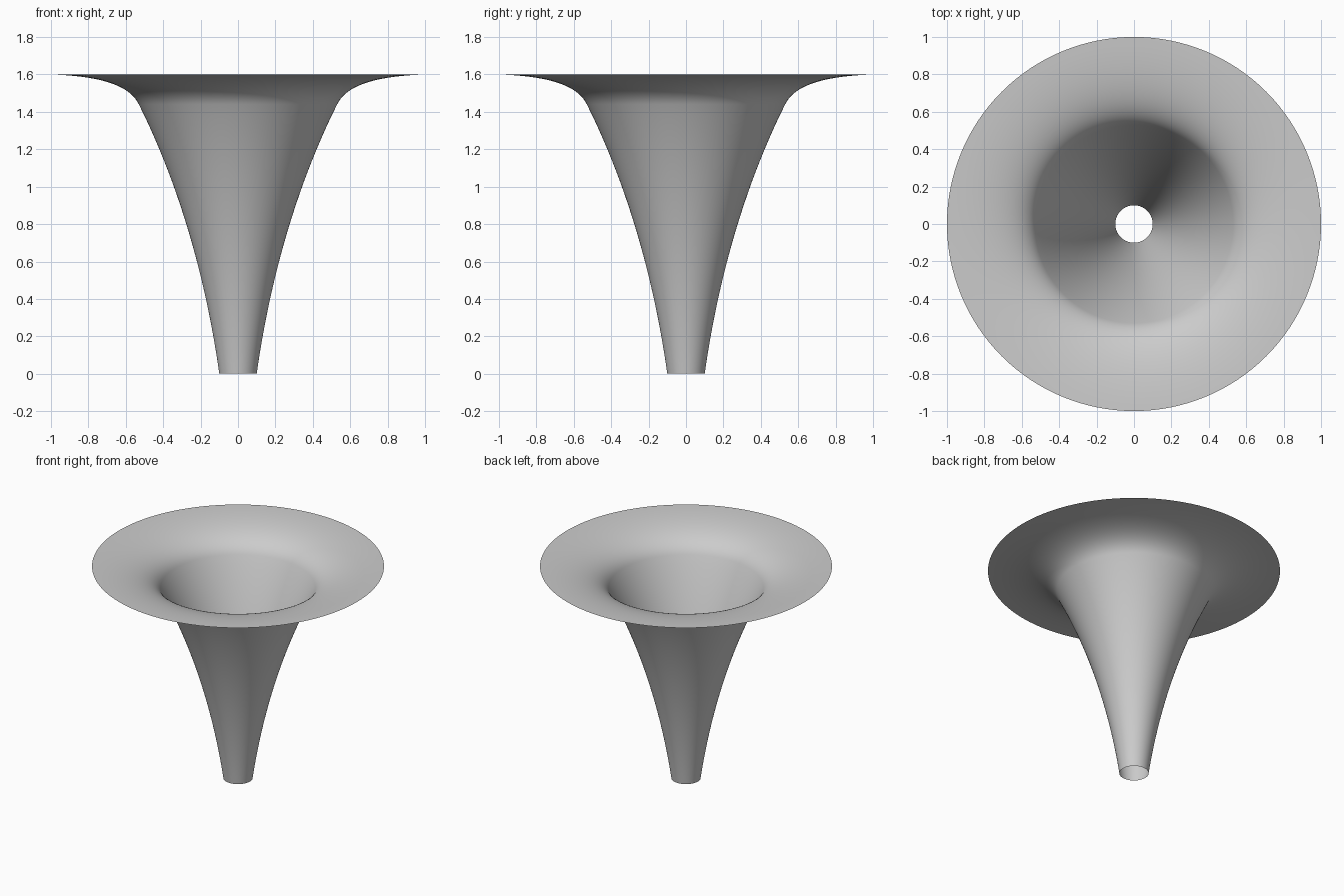
import bpy
import bmesh
import math
from mathutils import Vector
from mathutils.geometry import interpolate_bezier

cube = bpy.data.objects.get("Cube")
if cube:
    bpy.data.objects.remove(cube, do_unlink=True)

# Single grey material
grey = bpy.data.materials.new("light_grey")
grey.use_nodes = True
colour = (0.6, 0.6, 0.6, 1)
grey.diffuse_color = colour
grey.node_tree.nodes["Principled BSDF"].inputs["Base Color"].default_value = colour


def point(r, z):
    return Vector((r, 0, z))


# Horn profile: tapering stem, then the flare out to a flat rim
join = point(0.53, 1.44)
stem = interpolate_bezier(point(0.1, 0), point(0.167, 0.48), point(0.305, 0.99), join, 24)
flare = interpolate_bezier(join, point(0.575, 1.53), point(0.70, 1.59), point(1, 1.6), 24)
profile = stem + flare[1:]

# Spin the profile into an open, thin shell
bm = bmesh.new()
verts = [bm.verts.new(p) for p in profile]
edges = [bm.edges.new(pair) for pair in zip(verts, verts[1:])]
bmesh.ops.spin(bm, geom=verts + edges, axis=(0, 0, 1), cent=(0, 0, 0),
               angle=math.tau, steps=128, use_merge=True)
bmesh.ops.remove_doubles(bm, verts=bm.verts, dist=0.0001)
bmesh.ops.recalc_face_normals(bm, faces=bm.faces)
if sum(f.normal.z for f in bm.faces) > 0:
    bmesh.ops.reverse_faces(bm, faces=bm.faces)
for face in bm.faces:
    face.smooth = True
mesh = bpy.data.meshes.new("flared_horn")
bm.to_mesh(mesh)
bm.free()
mesh.materials.append(grey)
horn = bpy.data.objects.new("flared_horn", mesh)
bpy.context.collection.objects.link(horn)
